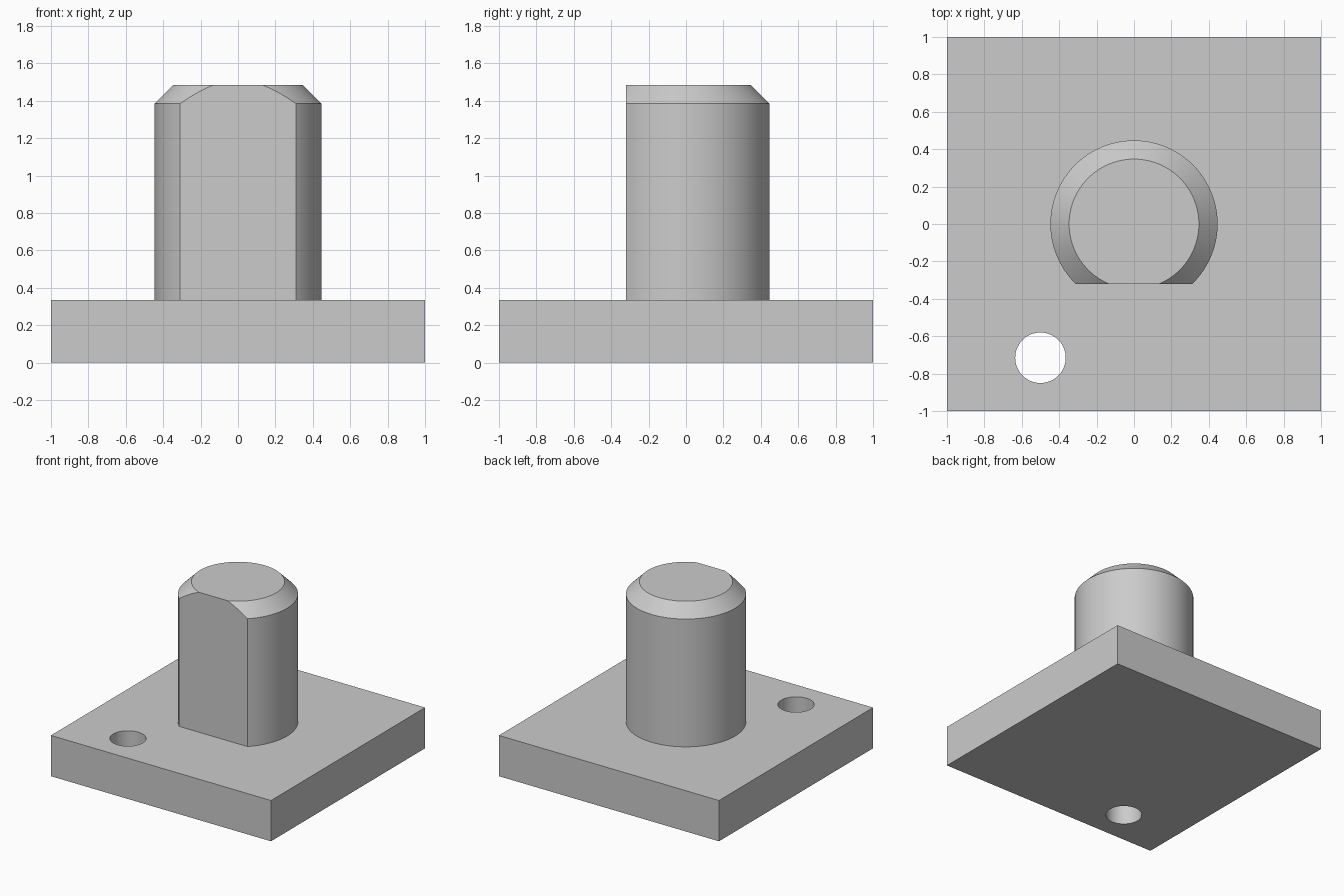
import bpy, bmesh
from mathutils import Matrix, Vector

cube = bpy.data.objects.get("Cube")
if cube:
    bpy.data.objects.remove(cube, do_unlink=True)

PLATE_TOP = 0.335
SEGMENTS = 96

# Single plain grey
grey = bpy.data.materials.new("plain_grey")
grey.use_nodes = True
colour = (0.6, 0.6, 0.6, 1)
grey.diffuse_color = colour
shader = next(n for n in grey.node_tree.nodes if n.type == 'BSDF_PRINCIPLED')
shader.inputs["Base Color"].default_value = colour


def add_object(name, bm):
    bmesh.ops.recalc_face_normals(bm, faces=bm.faces)
    mesh = bpy.data.meshes.new(name)
    bm.to_mesh(mesh)
    bm.free()
    mesh.materials.append(grey)
    obj = bpy.data.objects.new(name, mesh)
    bpy.context.collection.objects.link(obj)
    return obj


def activate(obj):
    bpy.ops.object.select_all(action='DESELECT')
    obj.select_set(True)
    bpy.context.view_layer.objects.active = obj


def add_frustum(bm, r_bottom, r_top, z_bottom, z_top, x=0, y=0):
    place = Matrix.Translation((x, y, (z_bottom + z_top) / 2))
    bmesh.ops.create_cone(bm, cap_ends=True, segments=SEGMENTS, radius1=r_bottom,
                          radius2=r_top, depth=z_top - z_bottom, matrix=place)


# Square base plate
bm = bmesh.new()
bmesh.ops.create_cube(bm, size=1, matrix=Matrix.Translation((0, 0, PLATE_TOP / 2))
                      @ Matrix.Diagonal((2, 2, PLATE_TOP, 1)))
plate = add_object("base_plate", bm)

# Through hole near the front right corner
bm = bmesh.new()
add_frustum(bm, 0.135, 0.135, -0.1, PLATE_TOP + 0.1, -0.5, -0.715)
cutter = add_object("hole_cutter", bm)
cutter.hide_render = True
hole = plate.modifiers.new("through_hole", 'BOOLEAN')
hole.operation = 'DIFFERENCE'
hole.solver = 'EXACT'
hole.object = cutter
activate(plate)
bpy.ops.object.modifier_apply(modifier=hole.name)
bpy.data.objects.remove(cutter, do_unlink=True)

# Round post, with its top rim chamfered
bm = bmesh.new()
add_frustum(bm, 0.447, 0.447, PLATE_TOP - 0.02, 1.485)
rim = [e for e in bm.edges if all(v.co.z > 1.4 for v in e.verts)]
bmesh.ops.bevel(bm, geom=rim, offset=0.1, segments=1, affect='EDGES', clamp_overlap=False)

# Flat cut down the front of the post
bmesh.ops.bisect_plane(bm, geom=bm.verts[:] + bm.edges[:] + bm.faces[:],
                       plane_co=Vector((0, -0.322, 0)), plane_no=Vector((0, -1, 0)),
                       clear_outer=True)
bmesh.ops.holes_fill(bm, edges=[e for e in bm.edges if e.is_boundary])
post = add_object("post", bm)

# Smooth round walls, crisp corners
for obj in (plate, post):
    activate(obj)
    bpy.ops.object.shade_smooth_by_angle(angle=0.5)
